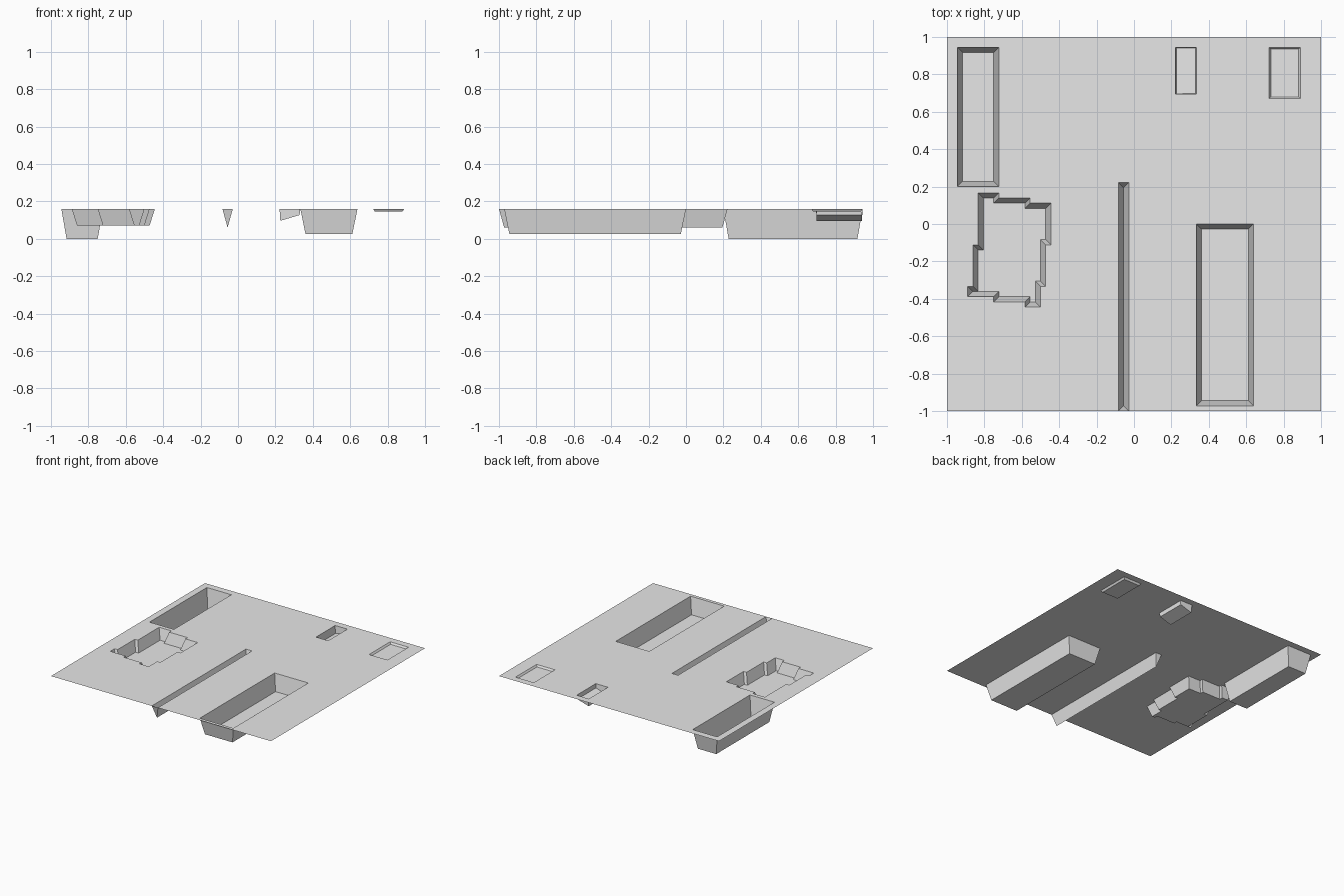
import bpy, bmesh
from mathutils import Vector

if "Cube" in bpy.data.objects:
    bpy.data.objects.remove(bpy.data.objects["Cube"])

TOP = 0.16
C = 1 / 36            # grid cell the terrain was cut on

grey = bpy.data.materials.new("plain grey")
grey.diffuse_color = (0.8, 0.8, 0.8, 1)
grey.use_nodes = True
grey.node_tree.nodes["Principled BSDF"].inputs["Base Color"].default_value = grey.diffuse_color


def rect(x0, x1, y0, y1):
    # clockwise seen from above
    return [(x0, y0), (x0, y1), (x1, y1), (x1, y0)]


def finish(name, bm):
    bmesh.ops.remove_doubles(bm, verts=bm.verts, dist=1e-4)
    me = bpy.data.meshes.new(name)
    bm.to_mesh(me)
    bm.free()
    me.materials.append(grey)
    ob = bpy.data.objects.new(name, me)
    bpy.context.collection.objects.link(ob)


def inset(pts, d):
    # move each corner inward (right-hand side of a clockwise outline)
    out = []
    for i, p in enumerate(pts):
        p = Vector(p)
        a = (p - Vector(pts[i - 1])).normalized()
        b = (Vector(pts[(i + 1) % len(pts)]) - p).normalized()
        out.append((p.x + d * (a.y + b.y), p.y - d * (a.x + b.x)))
    return out


def pit(name, pts, z, d, slope=0, floor=True):
    # sloping walls and a floor; the floor may tilt along x
    bm = bmesh.new()
    top = [bm.verts.new((x, y, TOP)) for x, y in pts]
    x0 = min(p[0] for p in pts)
    low = [bm.verts.new((x, y, z + slope * (x - x0))) for x, y in inset(pts, d)]
    for i in range(len(pts)):
        j = (i + 1) % len(pts)
        bm.faces.new((top[i], top[j], low[j], low[i]))
    if floor:
        bm.faces.new(low[::-1])
    finish(name, bm)


# stepped outline of the irregular pond, in grid cells
pond = [(x * C, y * C) for x, y in [
    (-30, 6), (-26, 6), (-26, 5), (-20, 5), (-20, 4), (-16, 4), (-16, -4),
    (-17, -4), (-17, -12), (-18, -12), (-18, -16), (-21, -16), (-21, -15),
    (-27, -15), (-27, -14), (-32, -14), (-32, -12), (-31, -12), (-31, -4),
    (-30, -4)]]

# name, outline, floor height, wall inset, floor slope, has floor
pits = [
    ("back_left_pit", rect(-34 * C, -26 * C, 0.2, 34 * C), 0.0, C, 0, True),
    ("stepped_pond", pond, 0.072, C, 0, True),
    ("narrow_trench", rect(-3 * C, -C, -1, 8 * C), 0.06, C, 0, False),
    ("front_right_pit", rect(12 * C, 23 * C, -35 * C, 0), 0.025, C, 0, True),
    ("shallow_tray", rect(26 * C, 32 * C, 0.67, 34 * C), 0.145, 0.01, 0, True),
    ("small_ramp_pit", rect(8 * C, 12 * C, 0.695, 34 * C), 0.095, 0.004, 0.3, True),
]
for p in pits:
    pit(*p)


def inside(x, y, pts):
    hit = False
    for (ax, ay), (bx, by) in zip(pts, pts[1:] + pts[:1]):
        if (ay > y) != (by > y) and x < ax + (y - ay) * (bx - ax) / (by - ay):
            hit = not hit
    return hit


# ground sheet: cells between all outline lines, left open over the pits
def lines(k):
    return sorted({round(v, 5) for p in pits for v in [q[k] for q in p[1]]} | {-1.0, 1.0})


xs, ys = lines(0), lines(1)
bm = bmesh.new()
for x0, x1 in zip(xs, xs[1:]):
    for y0, y1 in zip(ys, ys[1:]):
        if not any(inside((x0 + x1) / 2, (y0 + y1) / 2, p[1]) for p in pits):
            bm.faces.new([bm.verts.new((x, y, TOP)) for x, y in
                          ((x0, y0), (x1, y0), (x1, y1), (x0, y1))])
bmesh.ops.remove_doubles(bm, verts=bm.verts, dist=1e-5)
bmesh.ops.dissolve_limit(bm, angle_limit=0.01, verts=bm.verts, edges=bm.edges)
bmesh.ops.triangulate(bm, faces=bm.faces)
finish("ground_sheet", bm)
